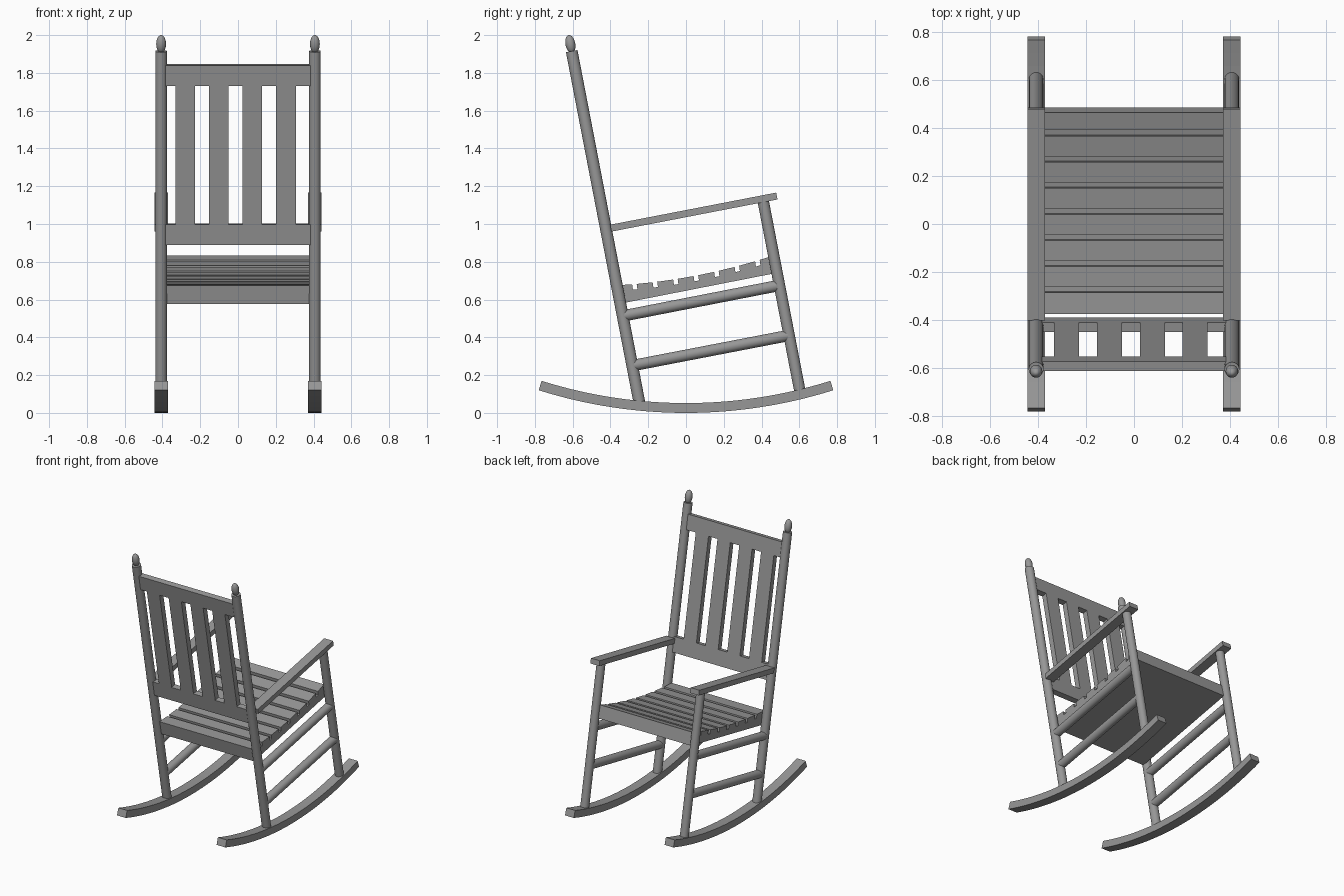
import bpy, bmesh, math
from mathutils import Vector

cube = bpy.data.objects.get("Cube")
if cube:
    bpy.data.objects.remove(cube, do_unlink=True)

GREY = (0.31, 0.31, 0.31, 1)
paint = bpy.data.materials.new("grey_paint")
paint.use_nodes = True
paint.diffuse_color = GREY
paint.node_tree.nodes["Principled BSDF"].inputs["Base Color"].default_value = GREY

SIDE_X = 0.407          # distance of each side frame from the middle
SIDES = (("left", 1), ("right", -1))


def prism(name, profile, x0, x1):
    """Extrude a (y, z) profile from x0 to x1."""
    bm = bmesh.new()
    face = bm.faces.new([bm.verts.new((x0, y, z)) for y, z in profile])
    new = bmesh.ops.extrude_face_region(bm, geom=[face])["geom"]
    bmesh.ops.translate(bm, vec=(x1 - x0, 0, 0),
                        verts=[v for v in new if isinstance(v, bmesh.types.BMVert)])
    bmesh.ops.recalc_face_normals(bm, faces=bm.faces)
    mesh = bpy.data.meshes.new(name)
    bm.to_mesh(mesh)
    bm.free()
    mesh.materials.append(paint)
    obj = bpy.data.objects.new(name, mesh)
    bpy.context.collection.objects.link(obj)
    return obj


def bar(name, a, b, thick, x0, x1):
    """Flat board running between two (y, z) points, square at both ends."""
    a, b = Vector(a), Vector(b)
    d = (b - a).normalized()
    n = Vector((-d.y, d.x)) * thick / 2
    return prism(name, [a - n, b - n, b + n, a + n], x0, x1)


def finish_round(name):
    obj = bpy.context.object
    obj.name = obj.data.name = name
    obj.data.materials.append(paint)
    bpy.ops.object.shade_smooth_by_angle(angle=math.radians(40))
    return obj


def rod(name, x, a, b, radius):
    """Round rod between two (y, z) points."""
    p, q = Vector((x, *a)), Vector((x, *b))
    bpy.ops.mesh.primitive_cylinder_add(
        vertices=32, radius=radius, depth=(q - p).length, location=(p + q) / 2,
        rotation=(q - p).to_track_quat('Z', 'Y').to_euler())
    return finish_round(name)


# Back post line, shared by posts, finials and back panel
POST_LOW, POST_TOP = Vector((-0.246, 0.05)), Vector((-0.605, 1.915))
POST_TILT = math.atan2(POST_LOW.x - POST_TOP.x, POST_TOP.y - POST_LOW.y)


def on_post(z):
    return POST_LOW.lerp(POST_TOP, (z - POST_LOW.y) / (POST_TOP.y - POST_LOW.y))


# Rocker arc profile
R, THICK, STEPS = 2.595, 0.052, 28
HALF = math.asin(0.78 / R)
angles = [HALF * (2 * i / STEPS - 1) for i in range(STEPS + 1)]
rocker = [(R * math.sin(t), R - R * math.cos(t)) for t in angles]
rocker += [((R - THICK) * math.sin(t), R - (R - THICK) * math.cos(t))
           for t in reversed(angles)]

# Side frames
for side, s in SIDES:
    x = s * SIDE_X
    prism(side + "_rocker", rocker, x - 0.036, x + 0.036)
    rod(side + "_back_post", x, POST_LOW, POST_TOP, 0.031)
    rod(side + "_front_leg", x, (0.605, 0.105), (0.408, 1.125), 0.030)
    rod(side + "_upper_stretcher", x, (-0.33, 0.514), (0.48, 0.672), 0.030)
    rod(side + "_lower_stretcher", x, (-0.28, 0.251), (0.54, 0.409), 0.030)
    bar(side + "_arm", (-0.398, 0.978), (0.481, 1.148), 0.037, x - 0.036, x + 0.036)
    # Egg-shaped finial on the post
    bpy.ops.mesh.primitive_uv_sphere_add(
        segments=24, ring_count=14, radius=1, location=(x, *on_post(1.953)),
        rotation=(POST_TILT, 0, 0), scale=(0.026, 0.026, 0.048))
    finish_round(side + "_finial")

# Back panel: two rails and four slats
PANEL = 0.04
bar("back_top_rail", on_post(1.735), on_post(1.842), PANEL, -0.385, 0.385)
bar("back_bottom_rail", on_post(0.892), on_post(1.0), PANEL, -0.385, 0.385)
for i in range(4):
    mid = -0.28 + i * 0.178
    bar(f"back_slat_{i + 1}", on_post(1.0), on_post(1.735), PANEL,
        mid - 0.052, mid + 0.052)


# Seat: solid base with grooves between the slats on a gently dished top
def seat_top(y):
    return 0.717 + 0.174 * y + 0.165 * y * y


seat = [(0.485, 0.742), (-0.355, 0.577), (-0.375, seat_top(-0.375))]
for i in range(7):
    y0 = -0.285 + i * 0.1085
    y1 = y0 + 0.024
    seat += [(y0, seat_top(y0)), (y0 + 0.004, seat_top(y0) - 0.028),
             (y1 + 0.004, seat_top(y1) - 0.028), (y1, seat_top(y1))]
seat.append((0.463, seat_top(0.463)))
prism("seat", seat, -0.38, 0.38)
